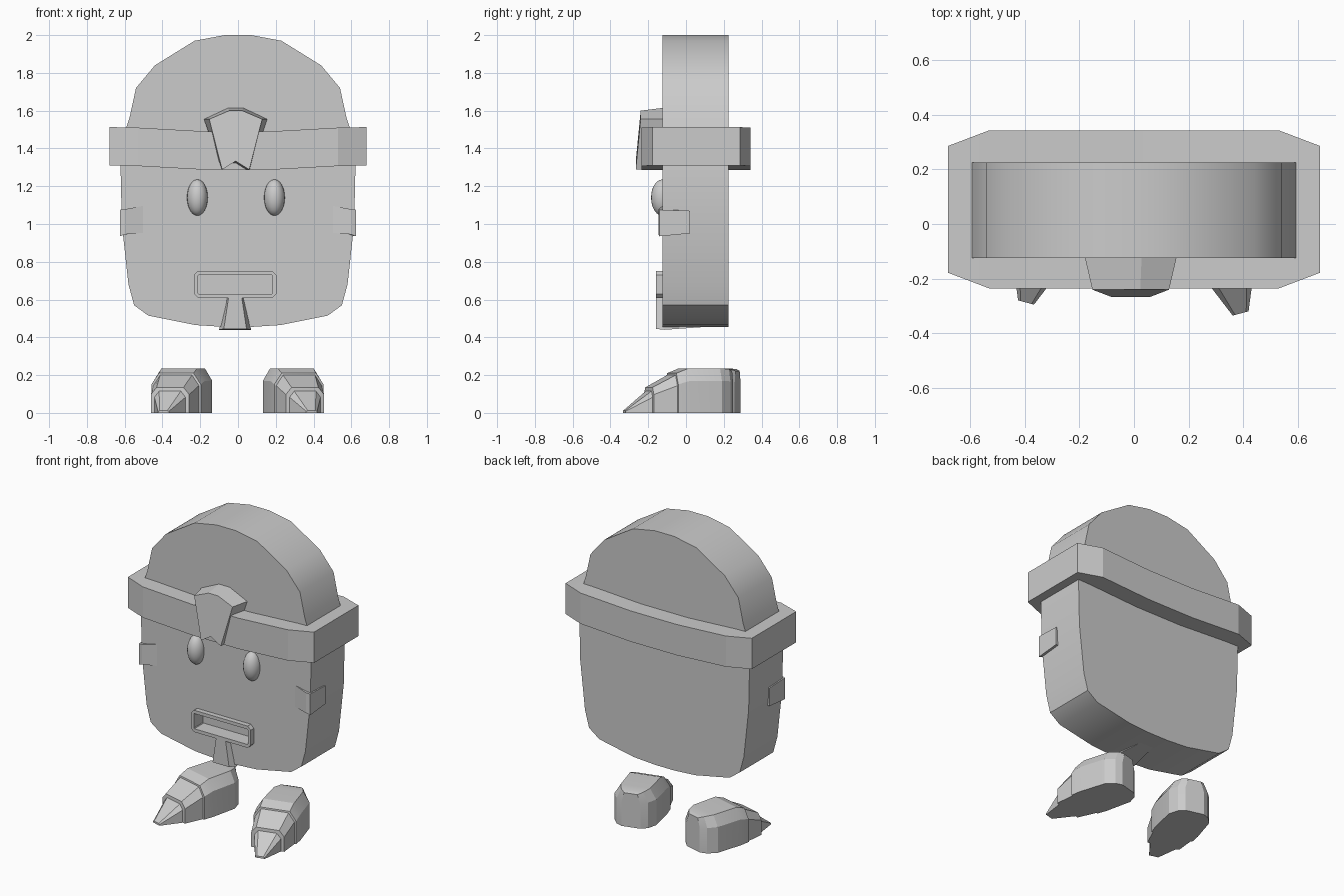
import bpy, bmesh
from math import radians
from mathutils import Matrix, Vector

if "Cube" in bpy.data.objects:
    bpy.data.objects.remove(bpy.data.objects["Cube"])


def loft(name, rings, smooth=None, matrix=None):
    """Skin matching rings of points and cap both ends."""
    bm = bmesh.new()
    rows = [[bm.verts.new(p) for p in ring] for ring in rings]
    n = len(rows[0])
    for a, b in zip(rows, rows[1:]):
        for i in range(n):
            j = (i + 1) % n
            bm.faces.new((a[i], a[j], b[j], b[i]))
    bm.faces.new(rows[0])
    bm.faces.new(rows[-1])
    bmesh.ops.recalc_face_normals(bm, faces=bm.faces)
    me = bpy.data.meshes.new(name)
    if matrix:
        bm.transform(matrix)
    bm.to_mesh(me)
    bm.free()
    ob = bpy.data.objects.new(name, me)
    bpy.context.collection.objects.link(ob)
    if smooth:
        select(ob)
        bpy.ops.object.shade_smooth_by_angle(angle=radians(smooth))
    return ob


def select(ob):
    bpy.ops.object.select_all(action='DESELECT')
    ob.select_set(True)
    bpy.context.view_layer.objects.active = ob


def xz_ring(points, y):
    return [(x, y, z) for x, z in points]


def rounded_rect(cx, cz, w, h, c):
    half = [(w - c, h), (w, h - c), (w, c - h), (w - c, -h)]
    return [(cx + x, cz + z) for x, z in half + [(-x, -z) for x, z in half]]


# Head slab: symmetric outline with dome, temples and jaw
right = [(.07, 2), (.23, 1.97), (.44, 1.84), (.54, 1.72), (.575, 1.56), (.595, 1.5),
         (.622, 1.31), (.615, 1.0), (.58, .68), (.55, .57), (.475, .515), (.225, .465), (.07, .455)]
outline = right + [(-x, z) for x, z in reversed(right)]
head = loft("head", [xz_ring(outline, -.125), xz_ring(outline, .225)])

# Mouth recess cut into the head
cutter = loft("mouth_cutter", [xz_ring(rounded_rect(-.015, .68, .197, .05, .004), y) for y in (-.3, -.06)])
mod = head.modifiers.new("mouth", 'BOOLEAN')
mod.object = cutter
mod.solver = 'EXACT'
select(head)
bpy.ops.object.modifier_apply(modifier="mouth")
bpy.data.objects.remove(cutter)
bpy.ops.object.shade_smooth_by_angle(angle=radians(32))

# Raised mouth frame
outer = rounded_rect(-.015, .68, .218, .072, .022)
inner = rounded_rect(-.015, .68, .197, .05, .004)
bm = bmesh.new()
loops = [[bm.verts.new(p) for p in xz_ring(pts, y)]
         for pts, y in ((outer, -.115), (outer, -.158), (inner, -.158), (inner, -.115))]
for k in range(4):
    a, b = loops[k], loops[(k + 1) % 4]
    for i in range(8):
        j = (i + 1) % 8
        bm.faces.new((a[i], a[j], b[j], b[i]))
bmesh.ops.recalc_face_normals(bm, faces=bm.faces)
me = bpy.data.meshes.new("mouth_frame")
bm.to_mesh(me)
bm.free()
bpy.context.collection.objects.link(bpy.data.objects.new("mouth_frame", me))

# Headband with clipped corners, dipping in the middle
half_band = [(.68, -.178, .285, 0), (.53, -.235, .342, -.003), (.17, -.235, .342, -.023)]
stations = [(-x, f, b, d) for x, f, b, d in half_band] + half_band[::-1]
loft("headband", [[(x, f, 1.31 + d), (x, b, 1.31 + d), (x, b, 1.513 + d), (x, f, 1.513 + d)]
                  for x, f, b, d in stations], smooth=15)

# Headband emblem: fan shape with notched bottom
cx = -.012
fan = [(-.14, 1.555, -.24), (-.035, 1.6, -.24), (.035, 1.6, -.24), (.14, 1.555, -.24),
       (.072, 1.288, -.266), (0, 1.333, -.266), (-.072, 1.288, -.266)]
back = [(-.168, 1.555, -.12), (-.04, 1.615, -.12), (.04, 1.615, -.12), (.168, 1.555, -.12),
        (.078, 1.288, -.12), (0, 1.288, -.12), (-.078, 1.288, -.12)]
loft("emblem", [[(x + cx, y, z) for x, z, y in r] for r in (fan, back)])

# Eyes
for side, x in (("left", -.215), ("right", .193)):
    bpy.ops.mesh.primitive_uv_sphere_add(segments=20, ring_count=12, location=(x, -.125, 1.14))
    eye = bpy.context.object
    eye.name = side + "_eye"
    eye.scale = (.055, .06, .096)
    bpy.ops.object.shade_smooth()

# Cheek wedges wrapping the front corners
plan = [(.48, -.12, 1.1, .955), (.6, -.146, 1.078, .945), (.625, -.14, 1.075, .935),
        (.625, .02, 1.07, .95), (.52, .02, 1.07, .95)]
for side, s in (("left", -1), ("right", 1)):
    loft(side + "_cheek_wedge", [[(s * x, y, t) for x, y, t, b in plan],
                                 [(s * x, y, b) for x, y, t, b in plan]])

# Chin tuft running back under the jaw: y, top half-width, bottom half-width, top, bottom
tuft = [(-.158, .035, .06, .61, .445), (-.115, .045, .085, .61, .44), (.2, .03, .03, .52, .462)]
loft("chin_tuft", [[(-.015 - a, y, t), (-.015 + a, y, t), (-.015 + b, y, z), (-.015 - b, y, z)]
                   for y, a, b, t, z in tuft])

# Pointed shoes: y along the sole, half-width, height
shoe = [(.195, .06, .222), (.17, .1, .232), (.115, .133, .236), (-.06, .14, .236),
        (-.125, .135, .21), (-.127, .125, .2), (-.25, .105, .135), (-.252, .085, .115),
        (-.385, .03, .012)]


def section(y, w, h):
    p = [(w, 0), (w, .72 * h), (.7 * w, h)]
    return [(x, y, z) for x, z in p + [(-x, z) for x, z in reversed(p)]]


for side, x, y, turn in (("left", -.295, .085, -15), ("right", .29, .045, 15)):
    m = Matrix.Translation(Vector((x, y, 0))) @ Matrix.Rotation(radians(turn), 4, 'Z')
    loft(side + "_shoe", [section(*s) for s in shoe], matrix=m, smooth=20)
